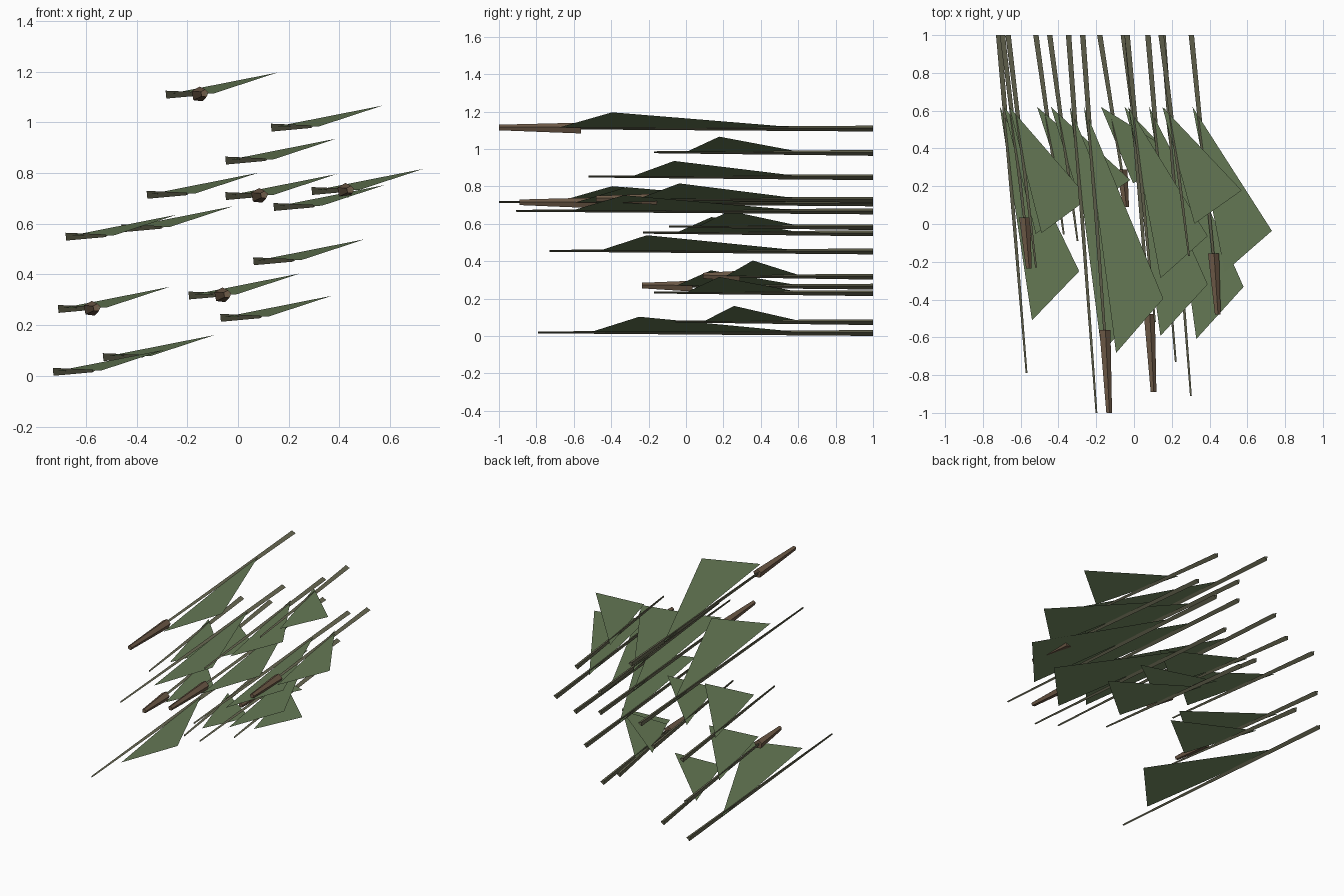
import bpy, bmesh, math
from mathutils import Vector

if "Cube" in bpy.data.objects:
    bpy.data.objects.remove(bpy.data.objects["Cube"])


def material(name, rgb):
    m = bpy.data.materials.new(name)
    m.diffuse_color = (*rgb, 1)
    m.use_nodes = True
    m.node_tree.nodes["Principled BSDF"].inputs["Base Color"].default_value = m.diffuse_color
    return m


STEM = material("stem_green", (0.14, 0.14, 0.085))
LEAF = material("leaf_green", (0.13, 0.19, 0.09))
HEAD = material("seed_brown", (0.16, 0.105, 0.065))


def make_object(name, bm, mat):
    me = bpy.data.meshes.new(name)
    bm.to_mesh(me)
    bm.free()
    me.materials.append(mat)
    ob = bpy.data.objects.new(name, me)
    bpy.context.collection.objects.link(ob)


def taper(name, p0, p1, r0, r1, sides, phase, mat):
    """Tapered prism running along y, end rings in the xz plane."""
    bm = bmesh.new()
    rings = []
    for p, r in ((p0, r0), (p1, r1)):
        ring = []
        for i in range(sides):
            a = phase + 2 * math.pi * i / sides
            ring.append(bm.verts.new(Vector(p) + Vector((r * math.cos(a), 0, r * math.sin(a)))))
        rings.append(ring)
    for i in range(sides):
        j = (i + 1) % sides
        bm.faces.new((rings[0][i], rings[0][j], rings[1][j], rings[1][i]))
    bm.faces.new(rings[0])
    bm.faces.new(rings[1])
    bmesh.ops.recalc_face_normals(bm, faces=bm.faces)
    make_object(name, bm, mat)


def reed(n, x, z, end, head):
    # Three-sided stem rooted at y = 1
    taper(f"stem_{n}", (x, 1, z), (x + 0.15, end, z + 0.003), 0.018, 0.006, 3, 0.1, STEM)
    # Single triangular leaf
    bm = bmesh.new()
    bm.faces.new([bm.verts.new(p) for p in (
        (x + 0.01, 0.62, z + 0.003),
        (x + 0.18, 0.141 + 0.824 * end, z + 0.004),
        (x + 0.43, 0.295 + 0.69 * end, z + 0.086))])
    make_object(f"leaf_{n}", bm, LEAF)
    # Five-sided seed head
    if head:
        taper(f"seed_head_{n}", (x + 0.12, 0.219 + 0.78 * end, z),
              (x + 0.143, end, z + 0.004), 0.031, 0.016, 5, 0.2, HEAD)


# Root x, root z, y of the tip, has a seed head
reeds = [
    (-0.275, 1.11, -1.0, True), (0.14, 0.98, -0.17, False),
    (-0.04, 0.85, -0.52, False), (-0.35, 0.715, -1.0, False),
    (-0.04, 0.71, -0.89, True), (0.30, 0.73, -0.48, True),
    (0.15, 0.667, -0.91, False), (-0.67, 0.55, -0.23, False),
    (-0.45, 0.583, -0.09, False), (0.07, 0.453, -0.73, False),
    (-0.70, 0.265, -0.235, True), (-0.185, 0.318, 0.09, True),
    (-0.06, 0.23, -0.17, False), (-0.72, 0.017, -0.79, False),
    (-0.523, 0.075, -0.055, False),
]
for n, (x, z, end, head) in enumerate(reeds, 1):
    reed(n, x, z, end, head)
